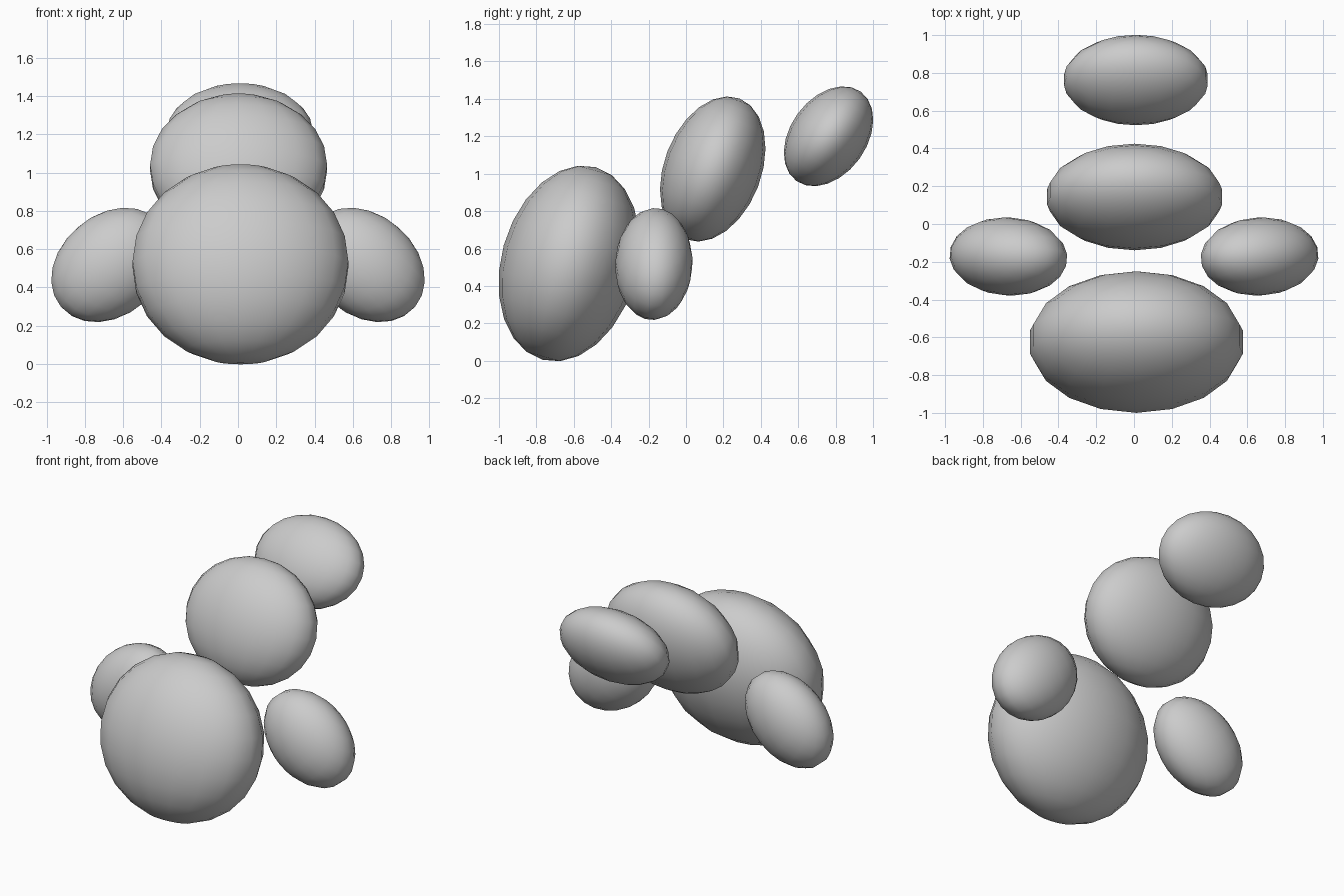
import bpy
from math import radians

if "Cube" in bpy.data.objects:
    bpy.data.objects.remove(bpy.data.objects["Cube"])


def ellipsoid(name, center, radii, turn):
    """Smooth, coarse ball scaled to radii, turned about y, then x, then z (degrees)."""
    bpy.ops.mesh.primitive_uv_sphere_add(segments=18, ring_count=12, radius=1.008)
    ob = bpy.context.object
    ob.name = name
    ob.location = center
    ob.scale = radii
    ob.rotation_mode = 'YXZ'
    ob.rotation_euler = [radians(a) for a in turn]
    bpy.ops.object.shade_smooth()
    return ob


# Row of three leaning pads on the centre line
ellipsoid("large_front_pad", (0.013, -0.625, 0.52), (0.568, 0.360, 0.530), (-15.5, 0, 0))
ellipsoid("middle_pad", (0.003, 0.143, 1.025), (0.466, 0.258, 0.400), (-20.8, 0, 0))
ellipsoid("small_back_pad", (0.01, 0.762, 1.20), (0.383, 0.203, 0.292), (-35.8, 0, 0))

# Mirrored pair of side pads
for side, s in (("right", 1), ("left", -1)):
    ellipsoid(side + "_side_pad", (s * 0.665, -0.172, 0.517),
              (0.342, 0.205, 0.261), (-5, s * 40.7, s * 5))
